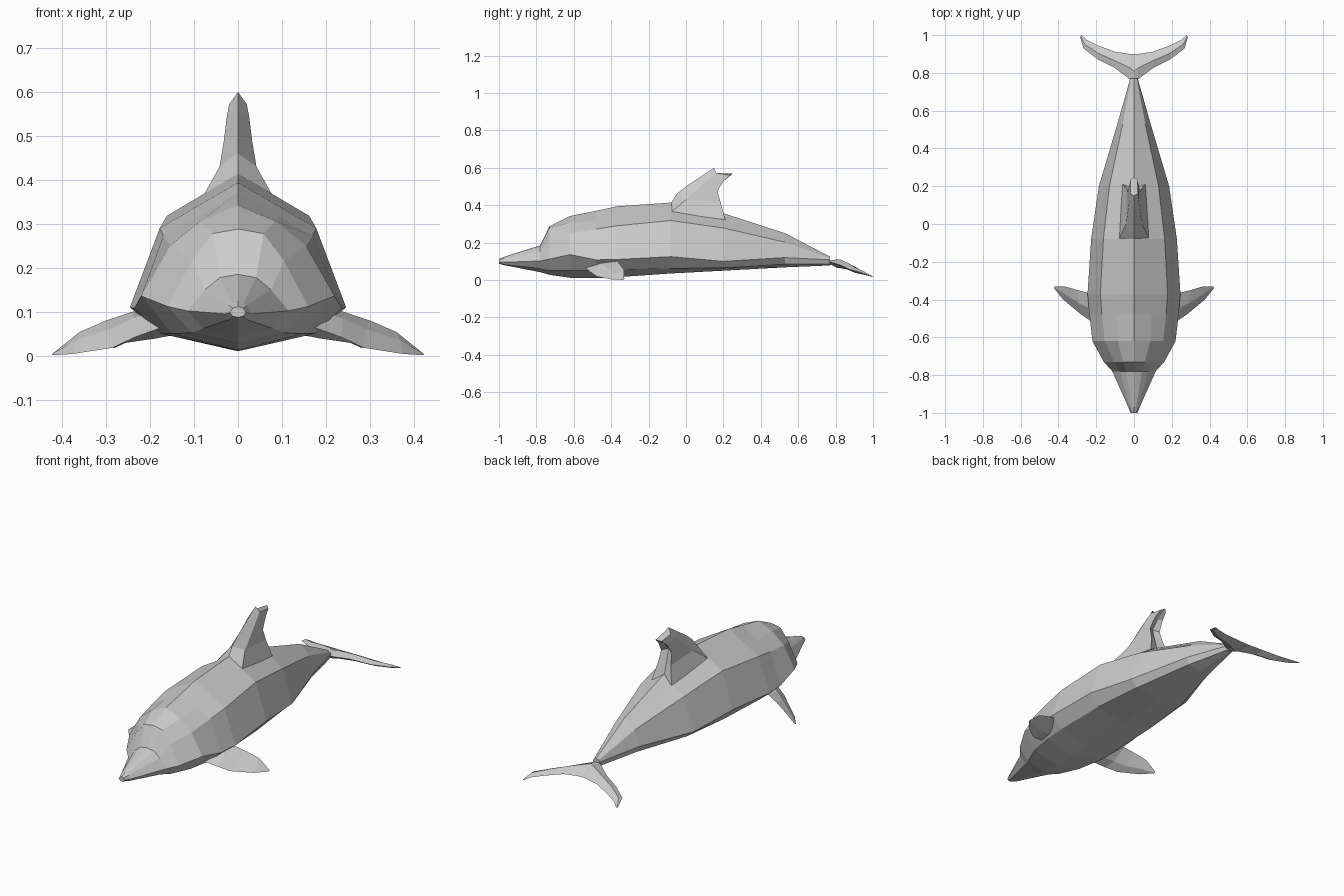
import bpy, bmesh

if "Cube" in bpy.data.objects:
    bpy.data.objects.remove(bpy.data.objects["Cube"])

grey = bpy.data.materials.new("light grey skin")
grey.use_nodes = True
grey.diffuse_color = (0.6, 0.6, 0.6, 1)
grey.node_tree.nodes["Principled BSDF"].inputs["Base Color"].default_value = (0.6, 0.6, 0.6, 1)


def loft(name, rings, cap_start=True, mirror=False):
    """Skin a list of closed rings with flat faces, capping the ends."""
    bm = bmesh.new()
    loops = [[bm.verts.new(p) for p in ring] for ring in rings]
    n = len(loops[0])
    for a, b in zip(loops, loops[1:]):
        for i in range(n):
            j = (i + 1) % n
            bm.faces.new((a[i], a[j], b[j], b[i]))
    bm.faces.new(loops[-1])
    if cap_start:
        bm.faces.new(loops[0])
    bmesh.ops.recalc_face_normals(bm, faces=bm.faces)
    # an open root needs an explicit outward check
    if not cap_start:
        mid = sum((f.calc_center_median().z for f in bm.faces)) / len(bm.faces)
        top = max(bm.faces, key=lambda f: abs(f.normal.z) * f.calc_area())
        ring_mid = sum(v.co.z for v in loops[0]) / n
        ref = ring_mid if any(v in loops[0] for v in top.verts) else mid
        if (top.calc_center_median().z - ref) * top.normal.z < 0:
            bmesh.ops.reverse_faces(bm, faces=bm.faces)
    mesh = bpy.data.meshes.new(name)
    bm.to_mesh(mesh)
    bm.free()
    mesh.materials.append(grey)
    obj = bpy.data.objects.new(name, mesh)
    bpy.context.collection.objects.link(obj)
    if mirror:
        mod = obj.modifiers.new("Mirror", 'MIRROR')
        mod.use_axis[0] = True
    return obj


def symmetric(half):
    """Complete a half ring whose first and last points lie on x = 0."""
    return half + [(-x, y, z) for x, y, z in reversed(half[1:-1])]


# Body stations: y, top z, (shoulder x, z), (side x, z), (chine x, z), keel z
stations = [
    (-1.00, 0.112, (0.012, 0.108), (0.018, 0.098), (0.012, 0.090), 0.087),
    (-0.97, 0.125, (0.022, 0.115), (0.030, 0.095), (0.020, 0.082), 0.079),
    (-0.78, 0.185, (0.075, 0.150), (0.115, 0.102), (0.080, 0.062), 0.042),
    (-0.73, 0.288, (0.105, 0.215), (0.160, 0.112), (0.105, 0.052), 0.028),
    (-0.62, 0.342, (0.155, 0.250), (0.220, 0.136), (0.150, 0.050), 0.012),
    (-0.48, 0.370, (0.170, 0.272), (0.236, 0.108), (0.175, 0.050), 0.010),
    (-0.37, 0.394, (0.178, 0.290), (0.246, 0.110), (0.180, 0.055), 0.015),
    (-0.08, 0.414, (0.162, 0.318), (0.227, 0.125), (0.175, 0.062), 0.035),
    (0.20, 0.357, (0.130, 0.278), (0.186, 0.100), (0.145, 0.065), 0.050),
    (0.53, 0.250, (0.060, 0.202), (0.088, 0.120), (0.070, 0.085), 0.068),
    (0.77, 0.125, (0.014, 0.118), (0.020, 0.108), (0.016, 0.085), 0.078),
]
rings = []
for y, top, sh, side, chine, keel in stations:
    # the forehead bulges above the straight roof line
    bulge = {-0.78: 0.012, -0.73: 0.03, -0.62: 0.015}.get(y, 0)
    upper = (sh[0] * 0.55, top + (sh[1] - top) * 0.55 + bulge)
    rings.append(symmetric([(0, y, top)] + [(x, y, z) for x, z in (upper, sh, side, chine)]
                           + [(0, y, keel)]))
loft("body", rings)

# Dorsal fin: leading edge, side, rear corner, rear centre
dorsal = [
    [(0, -0.08, 0.412), (0.080, -0.08, 0.362), (0.060, 0.21, 0.322), (0, 0.19, 0.345)],
    [(0, -0.05, 0.460), (0.042, 0.00, 0.430), (0.038, 0.185, 0.415), (0, 0.165, 0.425)],
    [(0, 0.00, 0.500), (0.032, 0.07, 0.490), (0.032, 0.168, 0.475), (0, 0.150, 0.485)],
    [(0, 0.08, 0.553), (0.026, 0.12, 0.540), (0.026, 0.200, 0.528), (0, 0.190, 0.530)],
    [(0, 0.15, 0.600), (0.020, 0.16, 0.572), (0.018, 0.235, 0.560), (0, 0.250, 0.568)],
]
loft("dorsal_fin", [symmetric(r) for r in dorsal])


def blade(sections):
    """Diamond rings from (leading point, trailing point, thickness)."""
    out = []
    for a, b, t in sections:
        m = [p + (q - p) * 0.45 for p, q in zip(a, b)]
        out.append([a, (m[0], m[1], m[2] + t / 2), b, (m[0], m[1], m[2] - t / 2)])
    return out


# Side flippers, leading edge tilted down
loft("flippers", blade([
    ((0.17, -0.54, 0.065), (0.19, -0.370, 0.105), 0.040),
    ((0.235, -0.51, 0.042), (0.24, -0.365, 0.100), 0.036),
    ((0.285, -0.475, 0.018), (0.30, -0.350, 0.080), 0.028),
    ((0.375, -0.40, 0.004), (0.36, -0.332, 0.054), 0.018),
    ((0.423, -0.34, 0.001), (0.42, -0.330, 0.006), 0.003),
]), mirror=True)

# Tail flukes, drooping towards the tips
loft("tail_flukes", blade([
    ((0, 0.735, 0.100), (0, 0.900, 0.072), 0.045),
    ((0.02, 0.765, 0.098), (0.02, 0.900, 0.072), 0.045),
    ((0.10, 0.825, 0.080), (0.10, 0.912, 0.066), 0.036),
    ((0.19, 0.870, 0.058), (0.19, 0.945, 0.046), 0.028),
    ((0.268, 0.930, 0.042), (0.25, 0.975, 0.032), 0.018),
    ((0.285, 0.990, 0.020), (0.28, 1.000, 0.018), 0.004),
]), cap_start=False, mirror=True)
